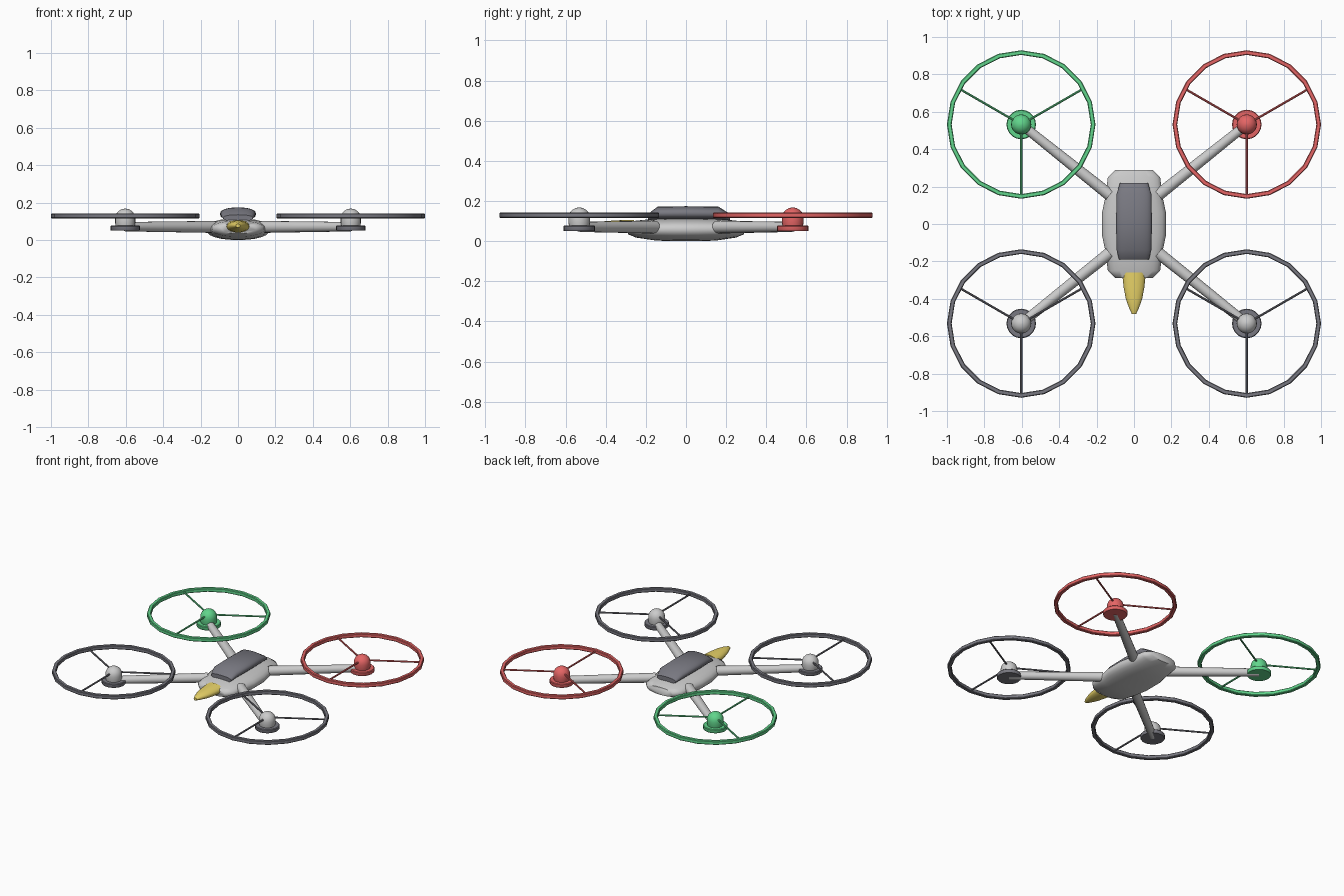
import bpy, bmesh
from math import pi, sin, cos, radians
from mathutils import Vector

if "Cube" in bpy.data.objects:
    bpy.data.objects.remove(bpy.data.objects["Cube"])


def material(name, rgb):
    m = bpy.data.materials.new(name)
    m.diffuse_color = (*rgb, 1)
    m.use_nodes = True
    m.node_tree.nodes["Principled BSDF"].inputs["Base Color"].default_value = m.diffuse_color
    return m


GREEN = material("green", (0.12, 0.66, 0.26))
RED = material("red", (0.78, 0.13, 0.13))
YELLOW = material("yellow", (0.82, 0.66, 0.14))
DARK = material("dark_grey", (0.19, 0.19, 0.22))


def finish(ob, name, mat=None, angle=40):
    ob.name = name
    if mat:
        ob.data.materials.append(mat)
    bpy.ops.object.select_all(action='DESELECT')
    ob.select_set(True)
    bpy.context.view_layer.objects.active = ob
    bpy.ops.object.shade_smooth_by_angle(angle=radians(angle))
    return ob


def skin(name, rings, mat=None, angle=40, closed=False):
    """Bridge equal-sized rings of points, then cap the ends or close the loop."""
    bm = bmesh.new()
    loops = [[bm.verts.new(p) for p in ring] for ring in rings]
    n = len(loops[0])
    for a, b in zip(loops, loops[1:] + (loops[:1] if closed else [])):
        for i in range(n):
            j = (i + 1) % n
            bm.faces.new((a[i], a[j], b[j], b[i]))
    if not closed:
        bm.faces.new(loops[0])
        bm.faces.new(loops[-1])
    bmesh.ops.recalc_face_normals(bm, faces=bm.faces)
    me = bpy.data.meshes.new(name)
    bm.to_mesh(me)
    bm.free()
    ob = bpy.data.objects.new(name, me)
    bpy.context.collection.objects.link(ob)
    return finish(ob, name, mat, angle)


def loft(name, sections, mat=None, power=1.0, n=24, angle=40):
    """Rounded sections (y, half width, bottom z, top z) along y."""
    def bend(v):
        return abs(v) ** power * (1 if v >= 0 else -1)
    rings = []
    for y, w, lo, hi in sections:
        rings.append([(w * bend(cos(2 * pi * i / n)), y,
                       (lo + hi) / 2 + (hi - lo) / 2 * bend(sin(2 * pi * i / n)))
                      for i in range(n)])
    return skin(name, rings, mat, angle)


def lathe(name, x, y, profile, mat=None, n=20, closed=False):
    """Spin a profile of (radius, z) around the vertical axis at x, y."""
    return skin(name, [[(x + r * cos(2 * pi * i / n), y + r * sin(2 * pi * i / n), z)
                        for i in range(n)] for r, z in profile], mat, closed=closed)


def rod(name, a, b, r1, r2, mat=None, n=12):
    a, b = Vector(a), Vector(b)
    d = b - a
    bpy.ops.mesh.primitive_cone_add(vertices=n, radius1=r1, radius2=r2, depth=d.length,
                                    location=(a + b) / 2,
                                    rotation=d.to_track_quat('Z', 'Y').to_euler())
    return finish(bpy.context.object, name, mat)


# Hull, canopy and nose
half = [(0.29, 0.10, 0.035, 0.088), (0.25, 0.14, 0.018, 0.102),
        (0.15, 0.152, 0.003, 0.112), (0.06, 0.171, 0.0, 0.115)]
loft("body", half + [(-y, w, lo, hi) for y, w, lo, hi in reversed(half)],
     power=0.88, angle=65)
loft("canopy", [(-0.19, 0.08, 0.10, 0.135), (-0.14, 0.093, 0.104, 0.173),
                (0.0, 0.096, 0.104, 0.174), (0.16, 0.093, 0.104, 0.173),
                (0.22, 0.075, 0.10, 0.135)], DARK, power=0.85)
loft("nose", [(-0.26, 0.064, 0.038, 0.106), (-0.34, 0.055, 0.044, 0.104),
              (-0.40, 0.044, 0.052, 0.1), (-0.45, 0.026, 0.06, 0.094),
              (-0.48, 0.012, 0.067, 0.085)], YELLOW)

# Four rotors: arm, motor base, motor dome, guard ring, three spokes
CX, CY, RING_Z = 0.603, 0.532, 0.129
base_profile = [(0.076, 0.05), (0.079, 0.054), (0.079, 0.073), (0.075, 0.077)]
dome_profile = [(0.05, 0.07), (0.054, 0.092), (0.054, 0.115)]
dome_profile += [(0.054 * cos(t), 0.115 + 0.053 * sin(t))
                 for t in (0.3, 0.6, 0.9, 1.2, 1.5)]
c, h = 0.004, 0.0135
ring_profile = [(0.397, RING_Z - h + c), (0.397, RING_Z + h - c), (0.393, RING_Z + h),
                (0.376, RING_Z + h), (0.372, RING_Z + h - c), (0.372, RING_Z - h + c),
                (0.376, RING_Z - h), (0.393, RING_Z - h)]

for sx, sy, label, mat in ((-1, 1, "rear_left", GREEN), (1, 1, "rear_right", RED),
                           (-1, -1, "front_left", DARK), (1, -1, "front_right", DARK)):
    x, y = sx * CX, sy * CY
    rod("arm_" + label, (sx * 0.13, sy * 0.155, 0.07), (x, y, 0.071), 0.032, 0.025, n=16)
    lathe("motor_base_" + label, x, y, base_profile, mat)
    lathe("motor_dome_" + label, x, y, dome_profile, mat if sy > 0 else None)
    lathe("guard_ring_" + label, x, y, ring_profile, mat, closed=True)
    for k in range(3):
        a = radians(30 + 120 * k)
        rod(f"spoke_{label}_{k + 1}", (x, y, RING_Z),
            (x + 0.384 * cos(a), y + 0.384 * sin(a), RING_Z), 0.006, 0.006, mat, 8)
